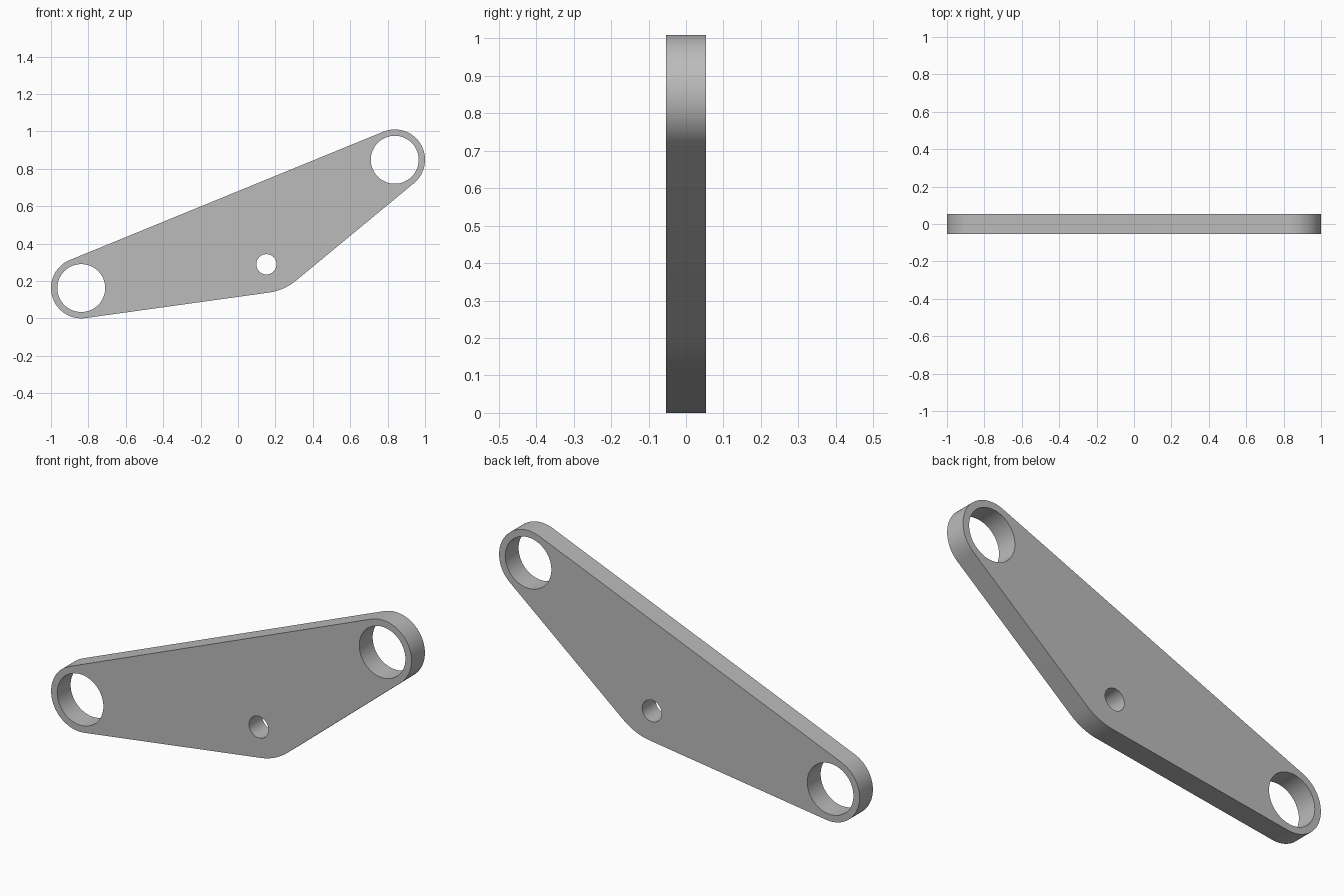
import bpy, bmesh
from math import acos, atan2, cos, hypot, radians, sin, tau

cube = bpy.data.objects.get("Cube")
if cube:
    bpy.data.objects.remove(cube, do_unlink=True)

HALF_DEPTH = 0.053
# Rounded corners (x, z, radius), counterclockwise seen from the front
CORNERS = [(-0.838, 0.162, 0.162), (0.125, 0.425, 0.29), (0.838, 0.848, 0.162)]
# Through holes (x, z, radius)
HOLES = [(-0.838, 0.162, 0.128), (0.838, 0.848, 0.128), (0.152, 0.289, 0.054)]


def tangent_angle(a, b):
    """Outward direction of the straight edge touching both corner circles."""
    dx, dz = b[0] - a[0], b[1] - a[1]
    return atan2(dz, dx) - acos((a[2] - b[2]) / hypot(dx, dz))


def arc(circle, start, sweep, steps):
    x, z, r = circle
    angles = [start + sweep * i / steps for i in range(steps + 1)]
    return [(x + r * cos(a), z + r * sin(a)) for a in angles]


def add_loop(bm, points):
    verts = [bm.verts.new((x, -HALF_DEPTH, z)) for x, z in points]
    return [bm.edges.new((v, verts[i - 1])) for i, v in enumerate(verts)]


# Outline of arcs joined by tangent lines
outline = []
for i, corner in enumerate(CORNERS):
    start = tangent_angle(CORNERS[i - 1], corner)
    sweep = (tangent_angle(corner, CORNERS[(i + 1) % 3]) - start) % tau
    outline += arc(corner, start, sweep, max(8, round(sweep / radians(5))))

# Flat plate with holes, then thickness
bm = bmesh.new()
edges = add_loop(bm, outline)
for hole in HOLES:
    edges += add_loop(bm, arc(hole, 0, tau, 64)[:-1])
bmesh.ops.triangle_fill(bm, edges=edges, use_beauty=True)
back = bmesh.ops.extrude_face_region(bm, geom=bm.faces[:])["geom"]
bmesh.ops.translate(bm, vec=(0, 2 * HALF_DEPTH, 0),
                    verts=[v for v in back if isinstance(v, bmesh.types.BMVert)])
bmesh.ops.recalc_face_normals(bm, faces=bm.faces[:])
mesh = bpy.data.meshes.new("link_plate")
bm.to_mesh(mesh)
bm.free()

plate = bpy.data.objects.new("link_plate", mesh)
bpy.context.collection.objects.link(plate)

# Plain grey metal
grey = bpy.data.materials.new("plain grey")
grey.use_nodes = True
colour = (0.5, 0.5, 0.5, 1)
grey.diffuse_color = colour
grey.node_tree.nodes["Principled BSDF"].inputs["Base Color"].default_value = colour
mesh.materials.append(grey)

# Smooth rims with crisp face borders
bpy.ops.object.select_all(action="DESELECT")
plate.select_set(True)
bpy.context.view_layer.objects.active = plate
bpy.ops.object.shade_smooth_by_angle(angle=radians(30))
